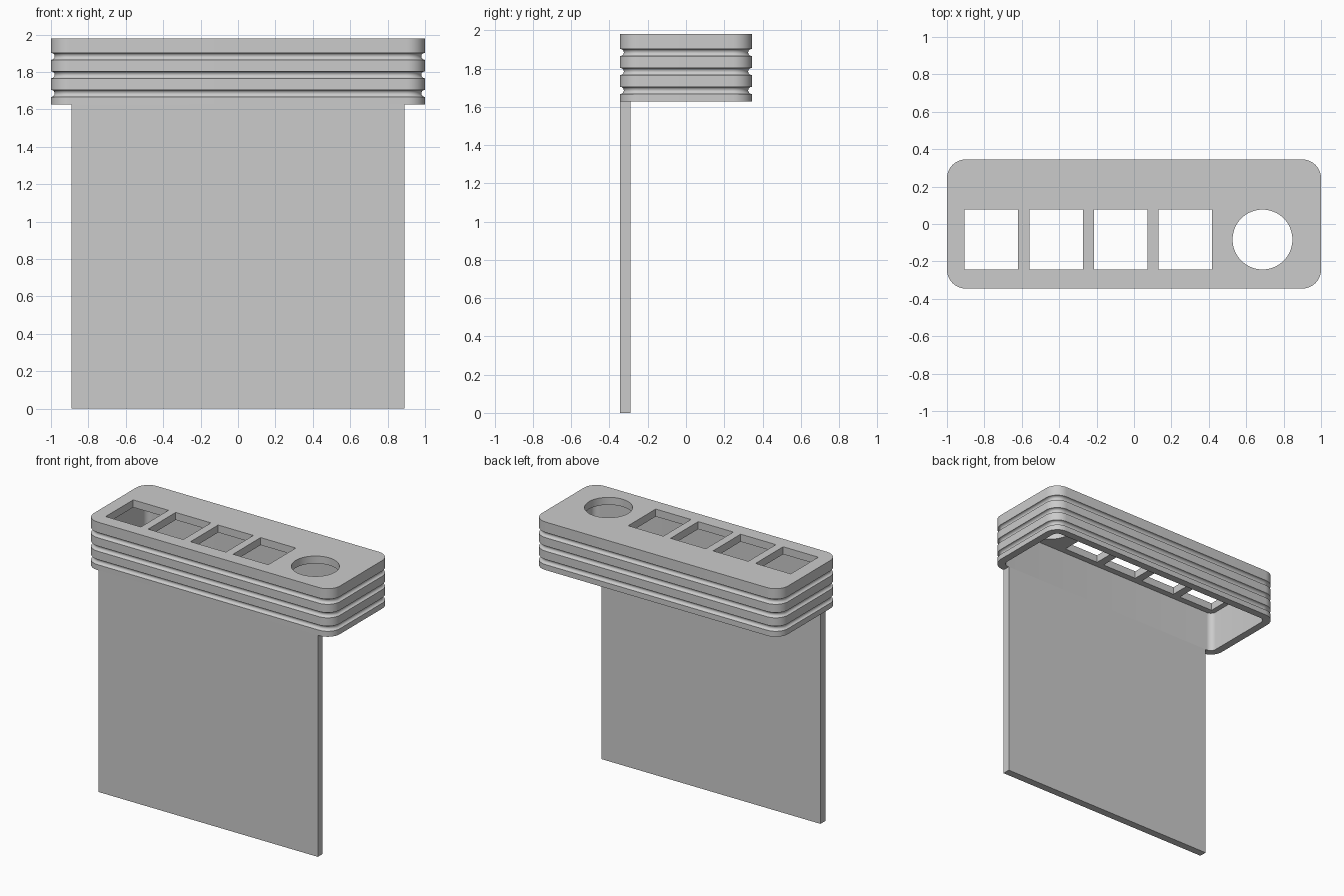
import bpy, bmesh, math

if "Cube" in bpy.data.objects:
    bpy.data.objects.remove(bpy.data.objects["Cube"])

HX, HY, RADIUS = 1.0, 0.345, 0.10     # outer half size and corner radius
WALL, Z0, Z1, CAP = 0.056, 1.627, 1.98, 0.055

grey = bpy.data.materials.new("plain_grey")
grey.diffuse_color = (0.6, 0.6, 0.6, 1)
grey.use_nodes = True
grey.node_tree.nodes["Principled BSDF"].inputs["Base Color"].default_value = grey.diffuse_color


def make_object(name, bm):
    bmesh.ops.recalc_face_normals(bm, faces=bm.faces[:])
    mesh = bpy.data.meshes.new(name)
    bm.to_mesh(mesh)
    bm.free()
    obj = bpy.data.objects.new(name, mesh)
    bpy.context.collection.objects.link(obj)
    mesh.materials.append(grey)
    return obj


def rounded_ring(bm, inset, z, steps=10):
    """Rounded rectangle of vertices, pulled in by inset."""
    r = RADIUS - inset
    verts = []
    for k, (sx, sy) in enumerate([(1, 1), (-1, 1), (-1, -1), (1, -1)]):
        for i in range(steps + 1):
            a = math.pi / 2 * (k + i / steps)
            verts.append(bm.verts.new((sx * (HX - RADIUS) + r * math.cos(a),
                                       sy * (HY - RADIUS) + r * math.sin(a), z)))
    return verts


def box(name, x0, x1, y0, y1, z0, z1):
    bm = bmesh.new()
    bmesh.ops.create_cube(bm, size=1)
    for v in bm.verts:
        v.co = ((x0 + x1) / 2 + v.co.x * (x1 - x0),
                (y0 + y1) / 2 + v.co.y * (y1 - y0),
                (z0 + z1) / 2 + v.co.z * (z1 - z0))
    return make_object(name, bm)


# Hollow head: outer wall with three round grooves, bottom rim, inner wall, ceiling
profile = [(0, Z1)]
for zc in (1.884, 1.785, 1.686):
    for i in range(9):
        a = math.pi * i / 8
        profile.append((0.02 * math.sin(a), zc + 0.019 * math.cos(a)))
profile += [(0, Z0), (WALL, Z0), (WALL, Z1 - CAP)]

bm = bmesh.new()
rings = [rounded_ring(bm, d, z) for d, z in profile]
for a, b in zip(rings, rings[1:]):
    n = len(a)
    for i in range(n):
        j = (i + 1) % n
        bm.faces.new((a[i], a[j], b[j], b[i]))
bm.faces.new(rings[0])
bm.faces.new(rings[-1])
head = make_object("hollow_head", bm)

# Cutters: four rectangular holes and one round hole
cutters = [box("square_cutter", -0.905 + 0.345 * i, -0.619 + 0.345 * i,
               -0.243, 0.077, Z1 - 0.15, Z1 + 0.1) for i in range(4)]
bm = bmesh.new()
bmesh.ops.create_cone(bm, cap_ends=True, segments=64, radius1=0.16,
                      radius2=0.16, depth=0.25)
bmesh.ops.translate(bm, verts=bm.verts, vec=(0.687, -0.083, Z1 - 0.025))
cutters.append(make_object("round_cutter", bm))

bpy.context.view_layer.objects.active = head
for c in cutters:
    mod = head.modifiers.new("hole", 'BOOLEAN')
    mod.operation = 'DIFFERENCE'
    mod.solver = 'EXACT'
    mod.object = c
    bpy.ops.object.modifier_apply(modifier=mod.name)
for c in cutters:
    bpy.data.objects.remove(c)

bpy.ops.object.select_all(action='DESELECT')
head.select_set(True)
bpy.ops.object.shade_smooth_by_angle(angle=math.radians(30))

# Flat plate hanging flush with the front wall
box("front_plate", -0.89, 0.89, -HY, -HY + WALL, 0, Z0)
